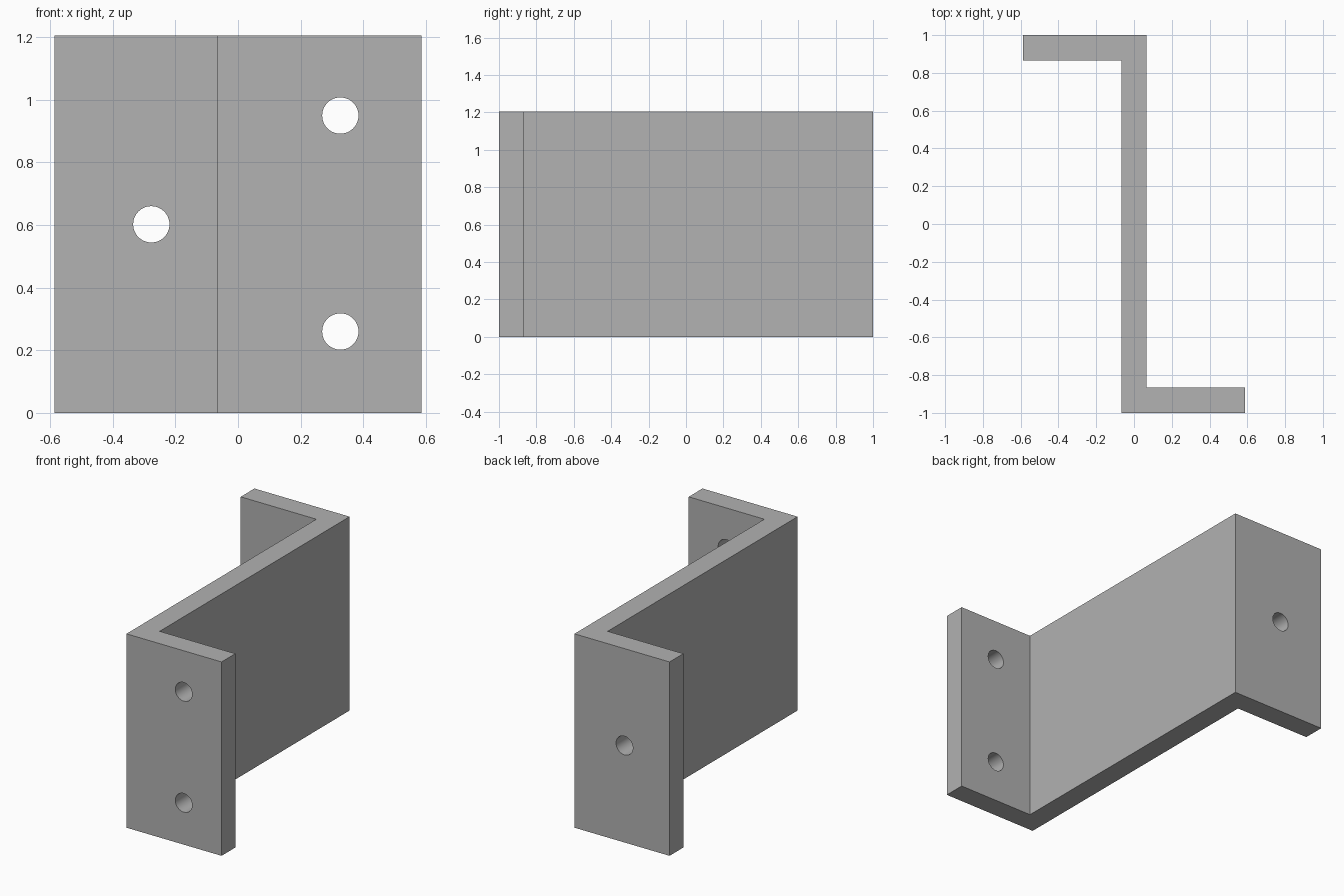
import bpy, bmesh, math

cube = bpy.data.objects.get("Cube")
if cube:
    bpy.data.objects.remove(cube, do_unlink=True)

HEIGHT = 1.205
HALF_X, HALF_WEB = 0.587, 0.067   # flange reach, half web thickness
FLANGE = 0.135                    # flange thickness
HOLE_R = 0.058

grey = bpy.data.materials.new("plain grey")
grey.use_nodes = True
colour = (0.445, 0.445, 0.445, 1)
grey.diffuse_color = colour
grey.node_tree.nodes["Principled BSDF"].inputs["Base Color"].default_value = colour

# Z-shaped bracket: half profile, repeated by a half turn, then extruded up
half = [(-HALF_WEB, -1), (HALF_X, -1), (HALF_X, FLANGE - 1), (HALF_WEB, FLANGE - 1)]
profile = half + [(-x, -y) for x, y in half]
bm = bmesh.new()
base = bm.faces.new([bm.verts.new((x, y, 0)) for x, y in profile])
top = bmesh.ops.extrude_face_region(bm, geom=[base])["geom"]
bmesh.ops.translate(bm, vec=(0, 0, HEIGHT),
                    verts=[v for v in top if isinstance(v, bmesh.types.BMVert)])
bmesh.ops.recalc_face_normals(bm, faces=bm.faces)
mesh = bpy.data.meshes.new("bracket")
bm.to_mesh(mesh)
bm.free()
mesh.materials.append(grey)
bracket = bpy.data.objects.new("bracket", mesh)
bpy.context.collection.objects.link(bracket)


def drill(x, y, z):
    """Cut a round screw hole along y through the flange centred at y."""
    bpy.ops.mesh.primitive_cylinder_add(vertices=48, radius=HOLE_R, depth=FLANGE * 2,
                                        location=(x, y, z), rotation=(math.pi / 2, 0, 0))
    cutter = bpy.context.object
    cutter.name = "hole_cutter"
    cutter.hide_render = True
    cutter.data.materials.append(grey)
    cut = bracket.modifiers.new("screw_hole", 'BOOLEAN')
    cut.operation = 'DIFFERENCE'
    cut.solver = 'EXACT'
    cut.object = cutter
    bpy.context.view_layer.objects.active = bracket
    bpy.ops.object.modifier_apply(modifier=cut.name)
    bpy.data.objects.remove(cutter, do_unlink=True)


# Two holes in the front flange, one in the back flange
flange_y = 1 - FLANGE / 2
for z in (0.26, 0.95):
    drill(0.327, -flange_y, z)
drill(-0.277, flange_y, HEIGHT / 2)

# Smooth hole walls, sharp corners
bpy.ops.object.select_all(action='DESELECT')
bracket.select_set(True)
bpy.context.view_layer.objects.active = bracket
bpy.ops.object.shade_smooth_by_angle(angle=math.radians(30))
